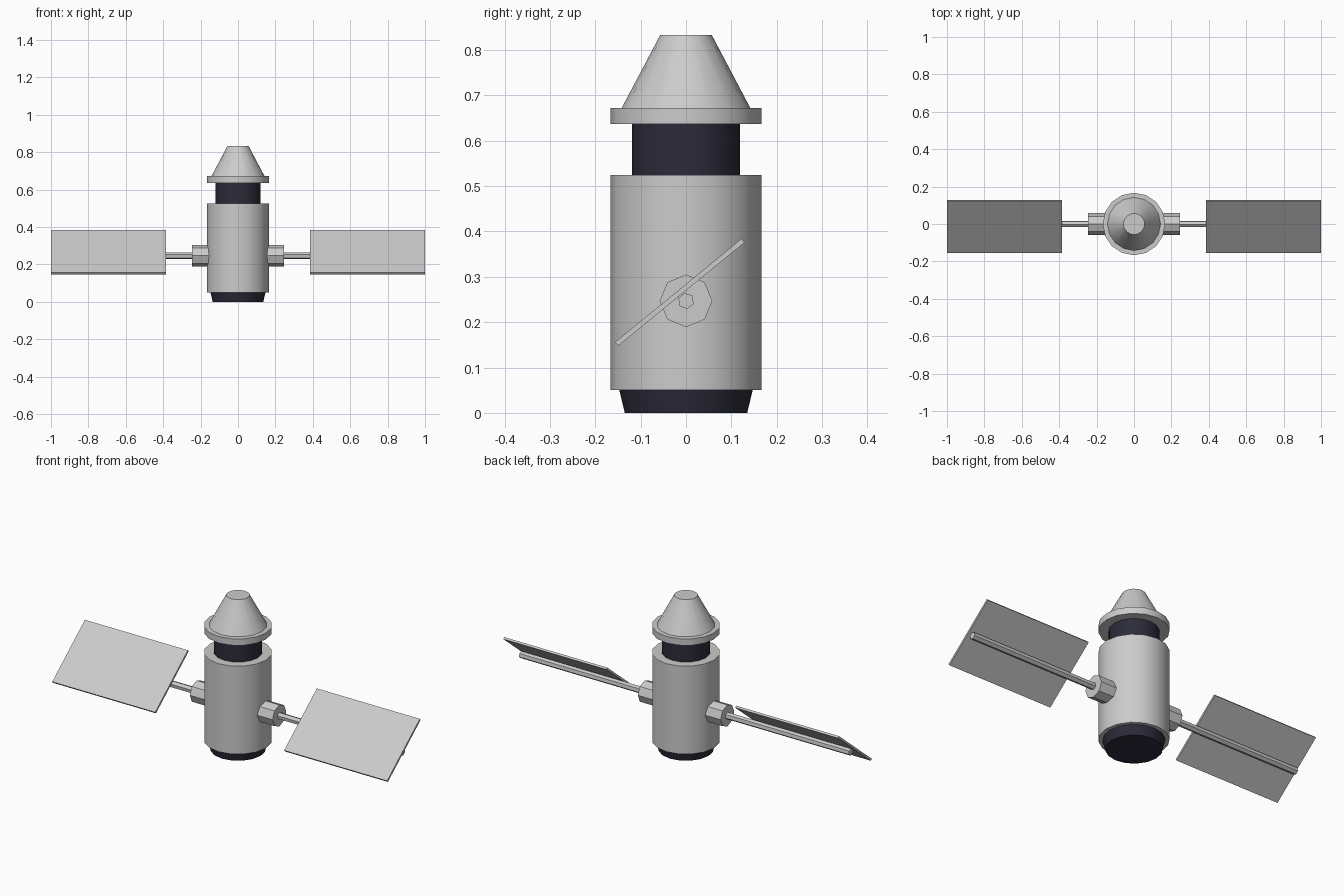
import bpy, bmesh
from math import radians
from mathutils import Matrix, Vector

if "Cube" in bpy.data.objects:
    bpy.data.objects.remove(bpy.data.objects["Cube"])

TILT = radians(39.3)
AXLE_Z = 0.247

dark = bpy.data.materials.new("dark_blue")
dark.diffuse_color = (0.025, 0.024, 0.042, 1)
dark.use_nodes = True
dark.node_tree.nodes["Principled BSDF"].inputs["Base Color"].default_value = dark.diffuse_color


def finish(name, bm, mat=None, mirror=False):
    mesh = bpy.data.meshes.new(name)
    bmesh.ops.recalc_face_normals(bm, faces=bm.faces)
    bm.to_mesh(mesh)
    bm.free()
    ob = bpy.data.objects.new(name, mesh)
    bpy.context.collection.objects.link(ob)
    if mat:
        mesh.materials.append(mat)
    if mirror:
        ob.modifiers.new("mirror", 'MIRROR').use_axis = (True, False, False)
    return ob


def smooth(ob):
    bpy.ops.object.select_all(action='DESELECT')
    bpy.context.view_layer.objects.active = ob
    ob.select_set(True)
    bpy.ops.object.shade_smooth_by_angle(angle=radians(35))


def drum(name, z0, z1, r0, r1, mat=None):
    """Upright round section of the hull."""
    bm = bmesh.new()
    bmesh.ops.create_cone(bm, cap_ends=True, segments=16, radius1=r0, radius2=r1,
                          depth=z1 - z0,
                          matrix=Matrix.Translation((0, 0, (z0 + z1) / 2)))
    smooth(finish(name, bm, mat))


def axle(name, x0, x1, r, sides, roll=0.0):
    """Sideways bar, mirrored to the other side."""
    bm = bmesh.new()
    m = (Matrix.Translation(((x0 + x1) / 2, 0, AXLE_Z))
         @ Matrix.Rotation(roll, 4, 'X') @ Matrix.Rotation(radians(90), 4, 'Y'))
    bmesh.ops.create_cone(bm, cap_ends=True, segments=sides, radius1=r, radius2=r,
                          depth=x1 - x0, matrix=m)
    finish(name, bm, mirror=True)


# Hull stack, bottom to top
drum("engine_base", 0.0, 0.05, 0.135, 0.147, dark)
drum("main_body", 0.05, 0.525, 0.167, 0.167)
drum("neck", 0.525, 0.637, 0.119, 0.119, dark)
drum("collar", 0.637, 0.672, 0.167, 0.167)
drum("nose_cone", 0.672, 0.833, 0.142, 0.057)

# Side hubs and panel arms
axle("panel_hub", 0.14, 0.247, 0.058, 8)
axle("panel_arm", 0.24, 0.985, 0.018, 6, TILT)

# Tilted solar panels resting on the arms
bm = bmesh.new()
m = (Matrix.Translation((0.6925, -0.0135, 0.266)) @ Matrix.Rotation(TILT, 4, 'X')
     @ Matrix.Diagonal(Vector((0.615, 0.36, 0.011, 1))))
bmesh.ops.create_cube(bm, size=1, matrix=m)
finish("solar_panel", bm, mirror=True)
